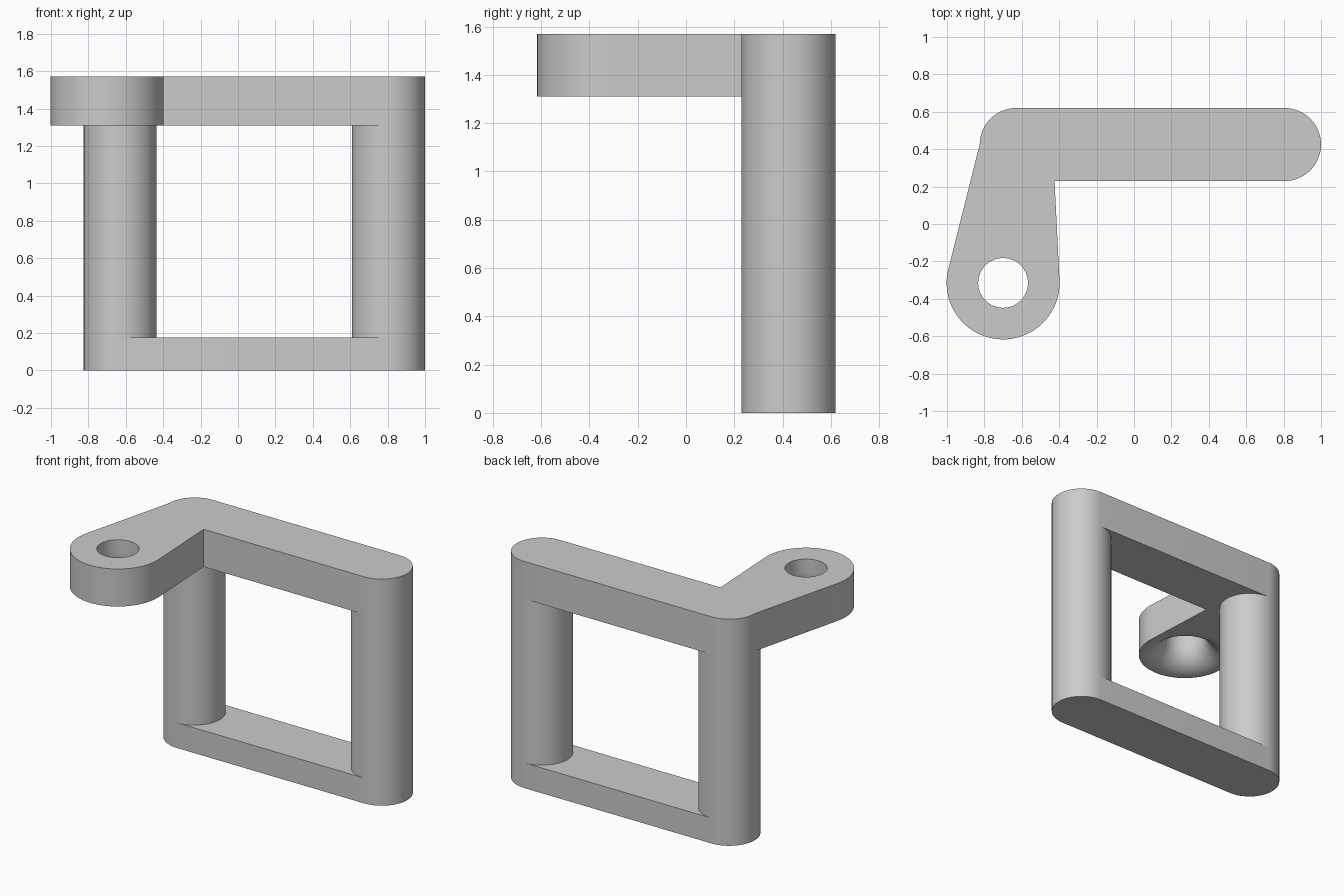
import bpy, bmesh, math
from math import cos, sin, pi, radians

cube = bpy.data.objects.get("Cube")
if cube:
    bpy.data.objects.remove(cube, do_unlink=True)

HEIGHT, BASE_TOP, ARM_BOTTOM = 1.57, 0.175, 1.31
POST_R, POST_Y, LEFT_X, RIGHT_X = 0.195, 0.425, 0.805, -0.63
LUG_X, LUG_Y, LUG_R = -0.70, -0.315, 0.302
HOLE_R, FLARE = 0.133, 0.165

grey = bpy.data.materials.new("plain_grey")
grey.use_nodes = True
grey.diffuse_color = (0.6, 0.6, 0.6, 1)
grey.node_tree.nodes["Principled BSDF"].inputs["Base Color"].default_value = (0.6, 0.6, 0.6, 1)


def arc(cx, cy, r, start, end, steps=32):
    angles = [radians(start + (end - start) * i / steps) for i in range(steps + 1)]
    return [(cx + r * cos(a), cy + r * sin(a)) for a in angles]


def make_object(name, bm):
    bmesh.ops.recalc_face_normals(bm, faces=bm.faces)
    mesh = bpy.data.meshes.new(name)
    bm.to_mesh(mesh)
    bm.free()
    mesh.materials.append(grey)
    ob = bpy.data.objects.new(name, mesh)
    bpy.context.collection.objects.link(ob)
    return ob


def extrude_outline(name, outline, bottom, top):
    bm = bmesh.new()
    face = bm.faces.new([bm.verts.new((x, y, bottom)) for x, y in outline])
    ext = bmesh.ops.extrude_face_region(bm, geom=[face], use_keep_orig=True)
    moved = [v for v in ext["geom"] if isinstance(v, bmesh.types.BMVert)]
    bmesh.ops.translate(bm, verts=moved, vec=(0, 0, top - bottom))
    return make_object(name, bm)


def smooth(ob):
    bpy.ops.object.select_all(action='DESELECT')
    ob.select_set(True)
    bpy.context.view_layer.objects.active = ob
    bpy.ops.object.shade_smooth_by_angle(angle=radians(30))
    # keep horizontal caps truly flat
    for p in ob.data.polygons:
        if abs(p.normal.z) > 0.9995:
            p.use_smooth = False


# Base bar with rounded ends
left_end = arc(LEFT_X, POST_Y, POST_R, -90, 90)
right_end = arc(RIGHT_X, POST_Y, POST_R, 90, 270)
base = extrude_outline("base_bar", left_end + right_end, 0, BASE_TOP)

# Two upright posts
posts = [extrude_outline(name, arc(x, POST_Y, POST_R, 0, 360, 64)[:-1], BASE_TOP, ARM_BOTTOM)
         for name, x in (("left_post", LEFT_X), ("right_post", RIGHT_X))]

# Top bar and tapered arm ending in a round lug
corner = arc(RIGHT_X, POST_Y, POST_R, 90, 180, 16)
lug = arc(LUG_X, LUG_Y, LUG_R, 166, 363, 48)
arm = extrude_outline("top_arm", left_end + corner + lug + [(-0.425, POST_Y - POST_R)],
                      ARM_BOTTOM, HEIGHT)

# Hole cutter: straight bore flaring out in a quarter round underneath
flare_r = HOLE_R + FLARE
profile = [(0, ARM_BOTTOM - 0.1), (flare_r, ARM_BOTTOM - 0.1)]
profile += arc(flare_r, ARM_BOTTOM + FLARE - 0.001, FLARE, 270, 180, 16)
profile += [(HOLE_R, HEIGHT + 0.1), (0, HEIGHT + 0.1)]
bm = bmesh.new()
verts = [bm.verts.new((LUG_X + r, LUG_Y, z)) for r, z in profile]
edges = [bm.edges.new(pair) for pair in zip(verts, verts[1:])]
bmesh.ops.spin(bm, geom=verts + edges, cent=(LUG_X, LUG_Y, 0), axis=(0, 0, 1),
               angle=2 * pi, steps=64)
bmesh.ops.remove_doubles(bm, verts=bm.verts, dist=0.0005)
cutter = make_object("hole_cutter", bm)
cutter.hide_render = True

# Cut the hole
mod = arm.modifiers.new("hole", 'BOOLEAN')
mod.operation = 'DIFFERENCE'
mod.solver = 'EXACT'
mod.object = cutter
bpy.context.view_layer.objects.active = arm
bpy.ops.object.modifier_apply(modifier=mod.name)
bpy.data.objects.remove(cutter, do_unlink=True)

for ob in [base, arm] + posts:
    smooth(ob)
